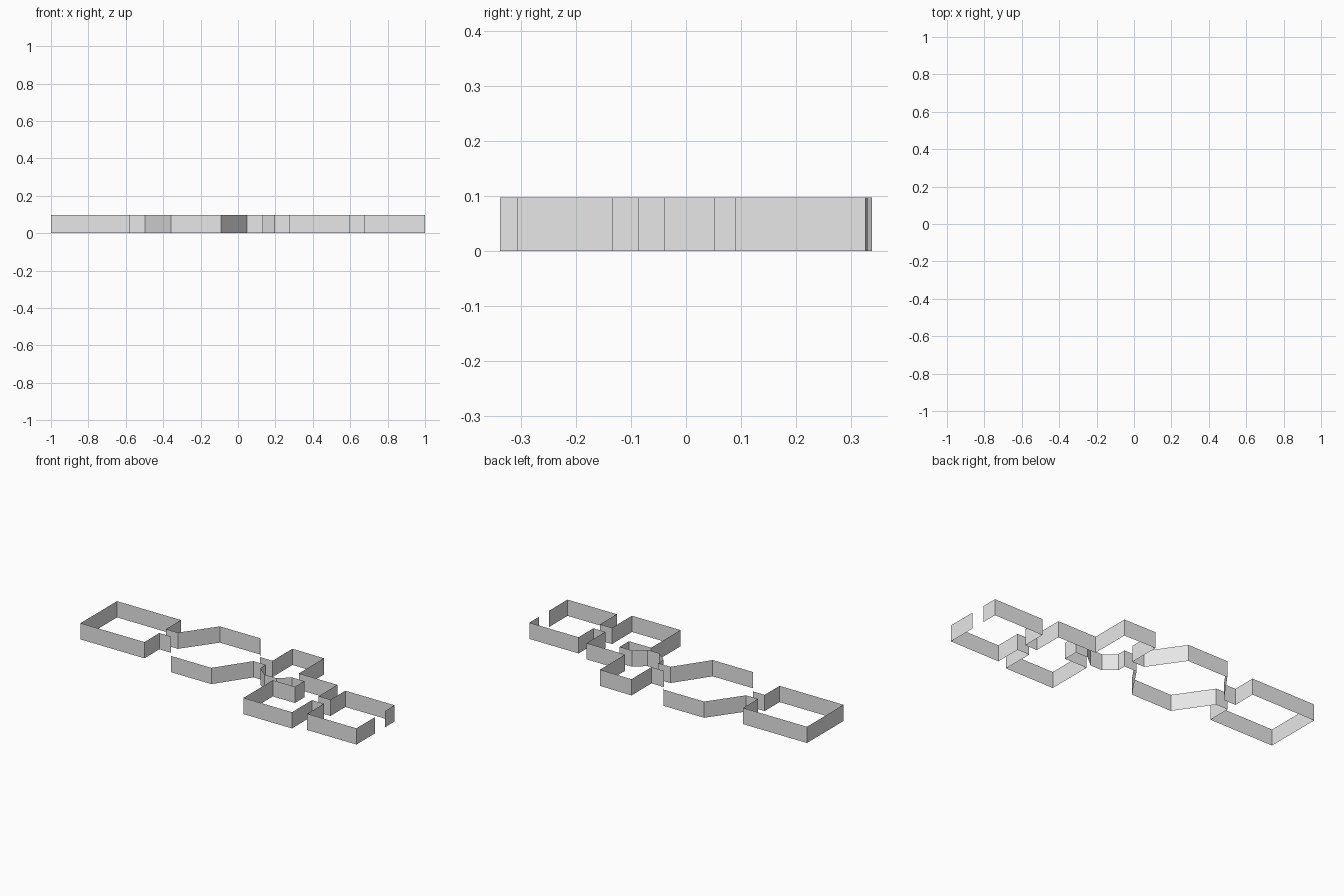
import bpy
import bmesh

if "Cube" in bpy.data.objects:
    bpy.data.objects.remove(bpy.data.objects["Cube"], do_unlink=True)

HEIGHT = 0.097

wall_grey = bpy.data.materials.new("wall_grey")
wall_grey.use_nodes = True
wall_grey.diffuse_color = (0.8, 0.8, 0.8, 1)
wall_grey.node_tree.nodes["Principled BSDF"].inputs["Base Color"].default_value = (0.8, 0.8, 0.8, 1)


def wall(name, path):
    """Raise an open floor-plan path into a thin sheet wall, outside on the right of travel."""
    bm = bmesh.new()
    low = [bm.verts.new((x, y, 0)) for x, y in path]
    high = [bm.verts.new((x, y, HEIGHT)) for x, y in path]
    for i in range(len(path) - 1):
        bm.faces.new((low[i], low[i + 1], high[i + 1], high[i]))
    mesh = bpy.data.meshes.new(name)
    bm.to_mesh(mesh)
    bm.free()
    mesh.materials.append(wall_grey)
    obj = bpy.data.objects.new(name, mesh)
    bpy.context.scene.collection.objects.link(obj)
    return obj


# Shared x positions of the room sides and passage ends
end_l, end_r = -1, 1
square_r = -0.577
hex_l, hex_in_l, hex_in_r, hex_r = -0.498, -0.357, -0.09, 0.048
mid_l, mid_r = 0.13, 0.34
lower_l, lower_r = 0.274, 0.595
entry_l = 0.674

# Entry room with the doorway gap in its end wall
wall("entry_room_back_wall", [(end_r, -0.04), (end_r, 0.053), (entry_l, 0.053), (entry_l, -0.087)])
wall("entry_room_front_wall", [(entry_l, -0.15), (entry_l, -0.308), (end_r, -0.308), (end_r, -0.133)])

# Passage from the entry room
wall("entry_passage_back_wall", [(entry_l, -0.087), (lower_r, -0.087)])
wall("entry_passage_front_wall", [(lower_r, -0.15), (entry_l, -0.15)])

# Stepped middle room
wall("middle_room_back_wall", [
    (lower_r, -0.087), (lower_r, 0.09), (mid_r, 0.09), (mid_r, 0.327),
    (mid_l, 0.33), (mid_l, 0.141)])
wall("middle_room_bay", [
    (mid_l, 0.078), (mid_l, 0.026), (0.196, -0.029), (lower_l, -0.029),
    (mid_r, 0.026), (0.421, 0.026), (0.421, -0.062), (lower_l, -0.062)])
wall("middle_room_front_wall", [
    (lower_l, -0.062), (lower_l, -0.339), (lower_r, -0.339), (lower_r, -0.15)])

# Passage into the hexagonal room
wall("middle_passage_back_wall", [(mid_l, 0.141), (hex_r, 0.141)])
wall("middle_passage_front_wall", [(hex_r, 0.078), (mid_l, 0.078)])

# Hexagonal room
wall("hexagon_room_back_wall", [
    (hex_r, 0.141), (hex_in_r, 0.339), (hex_in_l, 0.339), (hex_l, 0.143)])
wall("hexagon_room_front_wall", [
    (hex_l, 0.08), (hex_in_l, -0.124), (hex_in_r, -0.124), (hex_r, 0.078)])

# Passage into the square room
wall("square_passage_back_wall", [(hex_l, 0.143), (square_r, 0.143)])
wall("square_passage_front_wall", [(square_r, 0.08), (hex_l, 0.08)])

# Square end room
wall("square_room_wall", [
    (square_r, 0.143), (square_r, 0.284), (end_l, 0.284),
    (end_l, -0.061), (square_r, -0.061), (square_r, 0.08)])
